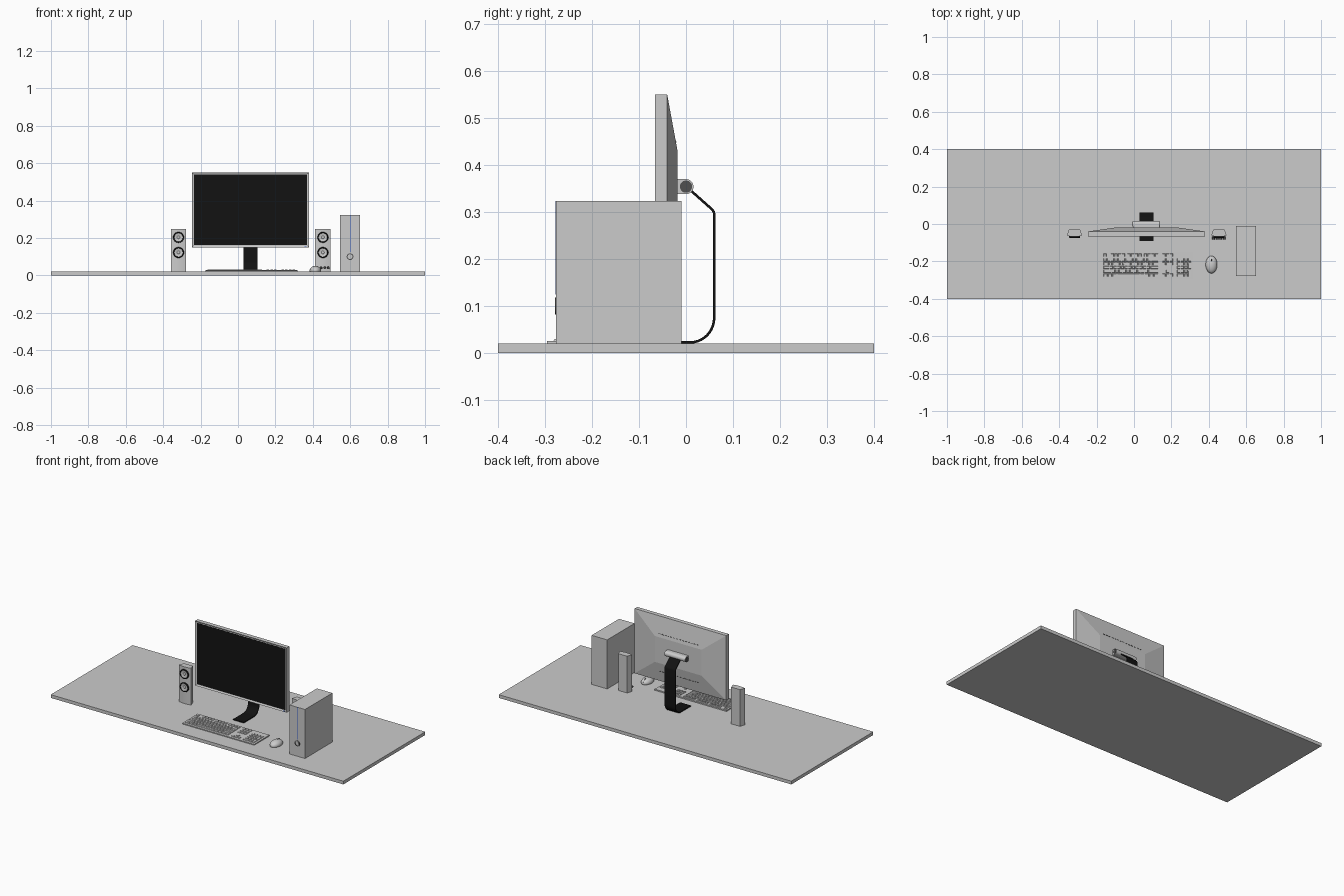
import bpy, bmesh, math
from mathutils import Matrix, Vector

if "Cube" in bpy.data.objects:
    bpy.data.objects.remove(bpy.data.objects["Cube"])


def material(name, rgb):
    m = bpy.data.materials.new(name)
    m.diffuse_color = (*rgb, 1)
    m.use_nodes = True
    m.node_tree.nodes["Principled BSDF"].inputs["Base Color"].default_value = m.diffuse_color
    return m


BLACK = material("black", (0.006, 0.006, 0.006))
DARK = material("dark_grey", (0.08, 0.08, 0.08))
BLUE = material("blue", (0.03, 0.1, 0.6))
MX = 0.066      # centre line of monitor
DESK = 0.02     # desk surface height


def finish(name, bm, mat=None, smooth=False):
    bmesh.ops.recalc_face_normals(bm, faces=bm.faces)
    me = bpy.data.meshes.new(name)
    bm.to_mesh(me)
    bm.free()
    ob = bpy.data.objects.new(name, me)
    bpy.context.collection.objects.link(ob)
    if mat:
        me.materials.append(mat)
    if smooth:
        bpy.ops.object.select_all(action='DESELECT')
        ob.select_set(True)
        bpy.context.view_layer.objects.active = ob
        bpy.ops.object.shade_smooth_by_angle(angle=math.radians(35))
    return ob


def add_box(bm, lo, hi, rot=None):
    lo, hi = Vector(lo), Vector(hi)
    m = Matrix.Translation((lo + hi) / 2) @ (rot or Matrix()) @ Matrix.Diagonal((*(hi - lo), 1))
    return bmesh.ops.create_cube(bm, size=1, matrix=m)['verts']


def box(name, lo, hi, mat=None):
    bm = bmesh.new()
    add_box(bm, lo, hi)
    return finish(name, bm, mat)


def prism(name, profile, a0, a1, axis, mat=None, smooth=False):
    """Extrude a 2D outline along x (profile is y,z) or z (profile is x,y)."""
    put = (lambda p, a: (a, *p)) if axis == 'x' else (lambda p, a: (*p, a))
    bm = bmesh.new()
    face = bm.faces.new([bm.verts.new(put(p, a0)) for p in profile])
    ext = bmesh.ops.extrude_face_region(bm, geom=[face])['geom']
    bmesh.ops.translate(bm, vec=put((0, 0), a1 - a0),
                        verts=[v for v in ext if isinstance(v, bmesh.types.BMVert)])
    return finish(name, bm, mat, smooth)


def lathe(name, profile, centre, axis='y', mat=None, steps=32):
    """Spin (radius, height) points; height runs towards -y or +x."""
    bm = bmesh.new()
    vs = [bm.verts.new((r, 0, h)) for r, h in profile]
    es = [bm.edges.new(p) for p in zip(vs, vs[1:])]
    bmesh.ops.spin(bm, geom=vs + es, cent=(0, 0, 0), axis=(0, 0, 1), angle=math.tau, steps=steps)
    bmesh.ops.remove_doubles(bm, verts=bm.verts, dist=1e-5)
    rot = Matrix.Rotation(math.pi / 2, 4, 'X' if axis == 'y' else 'Y')
    bmesh.ops.transform(bm, matrix=Matrix.Translation(centre) @ rot, verts=bm.verts)
    return finish(name, bm, mat, True)


# Desk top
box("desk_top", (-1, -0.4, 0), (1, 0.4, DESK))

# Monitor frame with recessed front
bm = bmesh.new()
add_box(bm, (MX - 0.313, -0.066, 0.15), (MX + 0.313, -0.04, 0.55))
bm.normal_update()
front = min(bm.faces, key=lambda f: f.calc_center_median().y)
bmesh.ops.inset_region(bm, faces=[front], thickness=0.011)
bmesh.ops.translate(bm, verts=front.verts, vec=(0, 0.004, 0))
finish("monitor_frame", bm)
box("monitor_screen", (MX - 0.302, -0.063, 0.161), (MX + 0.302, -0.0615, 0.539), BLACK)
box("monitor_light", (0.356, -0.067, 0.153), (0.366, -0.065, 0.157), BLUE)

# Tapered monitor back
bm = bmesh.new()
vs = add_box(bm, (MX - 0.313, -0.04, 0.15), (MX + 0.313, -0.018, 0.55))
for v in vs:
    if v.co.y > -0.03:
        v.co.x = MX + math.copysign(0.16, v.co.x - MX)
        v.co.z = 0.35 + math.copysign(0.08, v.co.z - 0.35)
finish("monitor_back", bm)

# Vent slots on the sloping back panels
bm = bmesh.new()
tilt = math.atan2(0.022, 0.12)
for z, s in ((0.45, 1), (0.215, -1)):
    y = -0.018 - 0.022 * (abs(z - 0.35) - 0.08) / 0.12
    for i in range(14):
        x = MX - 0.13 + i * 0.02
        add_box(bm, (x - 0.006, y - 0.001, z - 0.002), (x + 0.006, y + 0.001, z + 0.002),
                Matrix.Rotation(s * tilt, 4, 'X'))
finish("monitor_vents", bm, DARK)

# Hinge barrel: D-shaped bar with end discs
arc = [(0.016 * math.cos(a), 0.354 + 0.016 * math.sin(a))
       for a in (math.pi * (i / 16 - 0.5) for i in range(17))]
prism("hinge_bar", [(-0.0185, 0.338)] + arc + [(-0.0185, 0.37)], MX - 0.071, MX + 0.071, 'x', None, True)
for s in (-1, 1):
    lathe("hinge_cap", [(0, -0.002), (0.013, -0.002), (0.013, 0.002), (0, 0.002)],
          (MX + s * 0.071, 0, 0.354), 'x', DARK)

# Bent strap stand: offset a centre path on both sides
path = [Vector((-0.09, 0.0228))]
path += [Vector((0.01 + 0.05 * math.sin(a) , 0.0753 - 0.0525 * math.cos(a)))
         for a in (math.pi / 2 * i / 10 for i in range(11))]
path += [Vector(p) for p in ((0.06, 0.295), (0.0593, 0.300), (0.056, 0.305), (0.01, 0.346))]
left, right = [], []
for i, p in enumerate(path):
    t = (path[min(i + 1, len(path) - 1)] - path[max(i - 1, 0)]).normalized()
    n = Vector((-t.y, t.x)) * 0.0027
    left.append(p + n)
    right.append(p - n)
prism("monitor_stand", left + right[::-1], MX - 0.037, MX + 0.037, 'x', BLACK, True)

# Speakers: tapered cabinets with two drivers each
for side, cx in (("left", -0.318), ("right", 0.454)):
    w, d = 0.041, 0.03
    outline = [(cx - d, -0.03), (cx + d, -0.03), (cx + w, -0.062)]
    outline += [(cx + w * k, -0.062 - 0.006 * (1 - k * k)) for k in (0.6, 0.2, -0.2, -0.6)]
    outline += [(cx - w, -0.062)]
    prism(side + "_speaker_cabinet", outline, DESK, 0.247, 'z', None, True)
    for part, z in (("upper", 0.203), ("lower", 0.122)):
        c = (cx, -0.064, z)
        lathe(f"{side}_{part}_driver_ring",
              [(0.023, 0), (0.023, 0.008), (0.025, 0.011), (0.027, 0.011), (0.029, 0.008), (0.029, 0)],
              c, 'y', BLACK)
        lathe(f"{side}_{part}_driver_cone",
              [(0, 0.0085), (0.004, 0.008), (0.008, 0.0055), (0.023, 0.0085)], c)

# Control knobs on the right speaker
for i in range(4):
    lathe("speaker_knob", [(0, 0.018), (0.006, 0.018), (0.007, 0.016), (0.007, 0)],
          (0.454 + (i - 1.5) * 0.0195, -0.066, 0.04), 'y', DARK, 16)

# Computer tower
box("tower_case", (0.546, -0.277, DESK), (0.652, -0.01, 0.323))
box("tower_light_strip", (0.5975, -0.278, 0.125), (0.6005, -0.276, 0.323), BLUE)
lathe("power_button_ring", [(0.013, 0), (0.013, 0.0015), (0.018, 0.0015), (0.018, 0)], (0.599, -0.277, 0.1), 'y', DARK)
lathe("power_button", [(0, 0.001), (0.011, 0.001), (0.011, 0)], (0.599, -0.277, 0.1))

# Keyboard body, slightly higher at the back
prism("keyboard_body", [(-0.296, DESK), (-0.148, DESK), (-0.148, 0.0275), (-0.296, 0.0255)],
      -0.173, 0.318, 'x')

# Keys: (width, is_key) rows for the main block, plain grids elsewhere
U = 0.0197
rows_y = [-0.166] + [-0.1915 - 0.0205 * i for i in range(5)]
bm = bmesh.new()


def add_key(x, y, w, h=0.0185):
    g, z = 0.0015, 0.0275 + (y + 0.148) * 0.0135
    for v in add_box(bm, (x + g, y - h / 2 + g / 2, z - 0.0008), (x + w - g, y + h / 2 - g / 2, z + 0.0035)):
        if v.co.z > z:
            v.co.x += math.copysign(0.002, x + w / 2 - v.co.x)
            v.co.y += math.copysign(0.002, y - v.co.y)


widths = [[1, -1] + [1] * 4 + [-.5] + [1] * 4 + [-.5] + [1] * 4,
          [1] * 13 + [2],
          [1.5] + [1] * 12 + [1.5],
          [1.75] + [1] * 11 + [2.25],
          [2.25] + [1] * 10 + [2.75],
          [1.25] * 3 + [6.25] + [1.25] * 4]
for y, row in zip(rows_y, widths):
    x = -0.165
    for w in row:
        if w > 0:
            add_key(x, y, w * U)
        x += abs(w) * U
for r, y in enumerate(rows_y):
    for c in range(3):                       # navigation and arrow keys
        if r in (0, 1, 2, 5) or (r == 4 and c == 1):
            add_key(0.15 + c * U, y, U)
    if r:                                    # number pad
        for x, w in ([(0, 2), (2, 1)] if r == 5 else [(0, 1), (1, 1), (2, 1)]):
            add_key(0.229 + x * U, y, w * U)
for y, h in ((rows_y[1], 0.0185), ((rows_y[2] + rows_y[3]) / 2, 0.039), ((rows_y[4] + rows_y[5]) / 2, 0.039)):
    add_key(0.229 + 3 * U, y, U, h)
finish("keyboard_keys", bm)

# Mouse: half ellipsoid with button seam and wheel
bm = bmesh.new()
bmesh.ops.create_uvsphere(bm, u_segments=32, v_segments=16, radius=1)
bmesh.ops.bisect_plane(bm, geom=bm.verts[:] + bm.edges[:] + bm.faces[:], plane_co=(0, 0, -0.25),
                       plane_no=(0, 0, -1), clear_outer=True)
bmesh.ops.holes_fill(bm, edges=[e for e in bm.edges if e.is_boundary])
bmesh.ops.transform(bm, matrix=Matrix.Translation((0.414, -0.217, 0.026)) @ Matrix.Diagonal((0.031, 0.047, 0.024, 1)),
                    verts=bm.verts)
finish("mouse_body", bm, None, True)
seam = [(-0.217 + 0.047 * math.sin(a), 0.0263 + 0.024 * math.cos(a))
        for a in (math.radians(5 + 80 * i / 10) for i in range(11))]
prism("mouse_seam", seam + [(y - 0.002, z - 0.002) for y, z in reversed(seam)], 0.4134, 0.4146, 'x', DARK)
lathe("mouse_wheel", [(0, -0.0025), (0.006, -0.0025), (0.007, -0.0015), (0.007, 0.0015), (0.006, 0.0025), (0, 0.0025)],
      (0.414, -0.193, 0.0435), 'x', DARK, 20)
